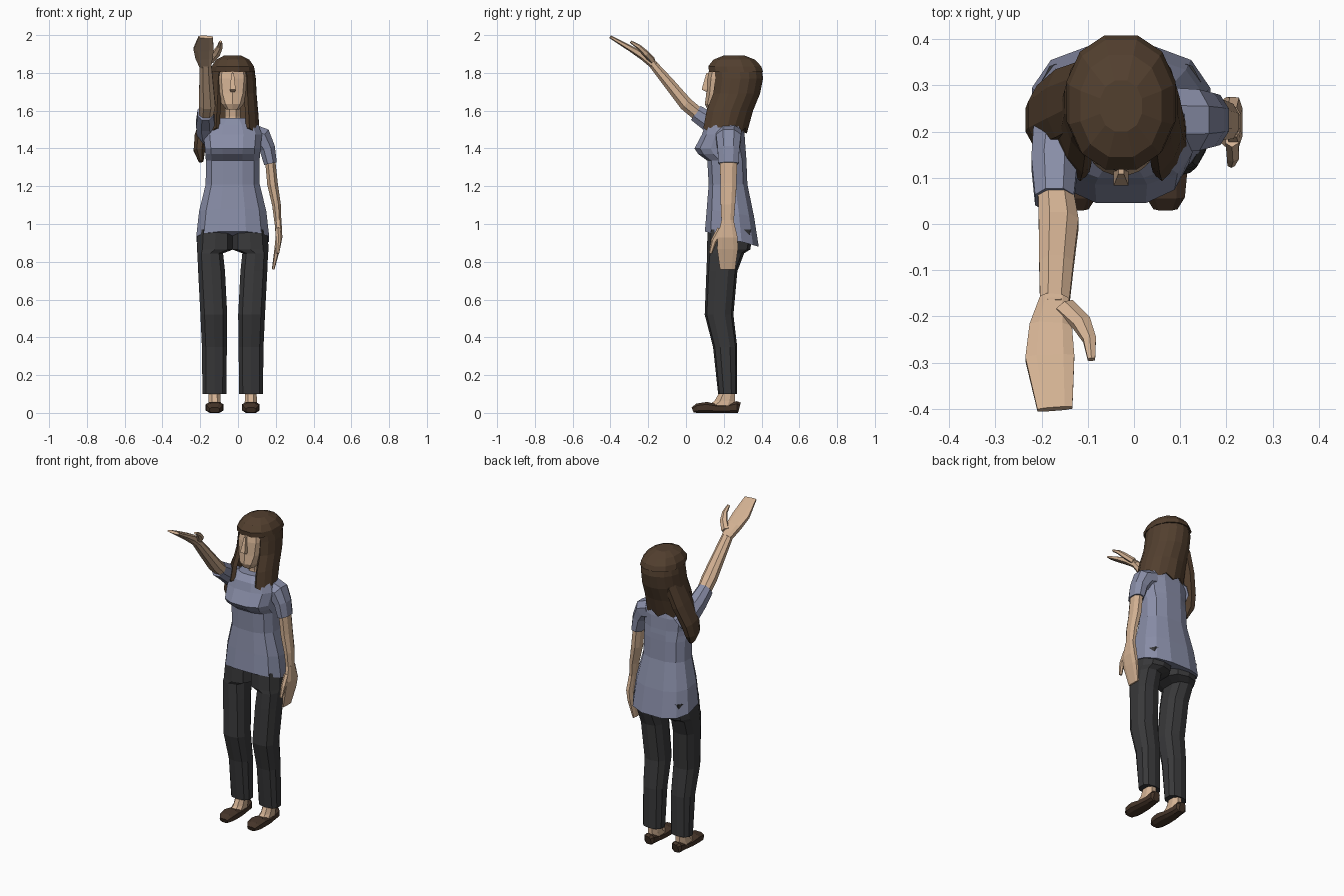
import bpy, bmesh
from math import sin, cos, pi, radians
from mathutils import Vector

CX = -0.028  # symmetry line of the body


def material(name, rgb):
    m = bpy.data.materials.new(name)
    m.diffuse_color = (*rgb, 1)
    return m


SKIN = material("skin", (0.65, 0.44, 0.29))
SHIRT = material("shirt_cloth", (0.25, 0.27, 0.39))
PANTS = material("trouser_cloth", (0.04, 0.04, 0.042))
HAIR = material("hair_brown", (0.085, 0.05, 0.028))
SHOE = material("shoe_brown", (0.06, 0.035, 0.022))


def finish(name, bm, mat, fix=True):
    if fix:
        bmesh.ops.recalc_face_normals(bm, faces=bm.faces)
    me = bpy.data.meshes.new(name)
    bm.to_mesh(me)
    bm.free()
    me.materials.append(mat)
    ob = bpy.data.objects.new(name, me)
    bpy.context.collection.objects.link(ob)
    return ob


def section(n, p):
    """Unit superellipse polygon touching +-1 on both axes."""
    pts = []
    for i in range(n):
        a = 2 * pi * (i + 0.5) / n
        c, s = cos(a), sin(a)
        pts.append((abs(c) ** (2 / p) * (1 if c > 0 else -1),
                    abs(s) ** (2 / p) * (1 if s > 0 else -1)))
    mx, my = max(q[0] for q in pts), max(q[1] for q in pts)
    return [(x / mx, y / my) for x, y in pts]


def loft(name, rings, mat, n=8, p=2.2, flat=False, mirror=False):
    """Skin rings (x, y, z, half width, half depth[, tilt]) along their path."""
    bm = bmesh.new()
    prof, rows = section(n, p), []
    for k, r in enumerate(rings):
        c = Vector(r[:3])
        t = (Vector(rings[min(k + 1, len(rings) - 1)][:3]) - Vector(rings[max(k - 1, 0)][:3])).normalized()
        if flat:
            t = Vector((0, 0, 1))
        u = Vector((1, 0, 0))
        u = (u - t * u.dot(t)).normalized()
        v = t.cross(u)
        tilt = r[5] if len(r) > 5 else 0
        row = []
        for a, b in prof:
            q = c + u * a * r[3] + v * b * r[4] + Vector((0, 0, tilt * b))
            if mirror:
                q.x = 2 * CX - q.x
            row.append(bm.verts.new(q))
        rows.append(row)
    for A, B in zip(rows, rows[1:]):
        for i in range(n):
            j = (i + 1) % n
            bm.faces.new((A[i], A[j], B[j], B[i]))
    bm.faces.new(rows[0])
    bm.faces.new(rows[-1])
    return finish(name, bm, mat)


def stack(name, levels, mat, cx=CX, **kw):
    """Horizontal rings given as (z, half width, front y, back y[, tilt])."""
    rings = [(cx, (l[2] + l[3]) / 2, l[0], l[1], (l[3] - l[2]) / 2, *l[4:]) for l in levels]
    return loft(name, rings, mat, flat=True, **kw)


# Shirt body
stack("shirt", [(0.92, .193, .10, .385, -.04), (1.06, .178, .11, .36, -.02),
                (1.21, .143, .12, .325), (1.335, .142, .113, .32), (1.37, .145, .065, .318),
                (1.40, .147, .045, .315), (1.475, .155, .085, .31), (1.525, .135, .10, .30),
                (1.56, .085, .13, .275)], SHIRT, n=12, p=2.6)

# Legs, ankles and shoes, both sides
for side, mir in (("right", False), ("left", True)):
    leg = [(.125, .22, .10, .063, .05), (.125, .207, .35, .066, .064), (.128, .175, .52, .071, .076),
           (.140, .19, .75, .071, .082), (.147, .21, .845, .068, .098),
           (.122, .225, .865, .096, .115), (.119, .238, .97, .092, .122)]
    loft(side + "_trouser_leg", [(-x, *r) for x, *r in leg], PANTS, n=10, p=2.6, flat=True, mirror=mir)
    loft(side + "_ankle", [(-.124, .18, .03, .036, .08), (-.124, .205, .062, .032, .055),
                           (-.124, .225, .13, .03, .035)], SKIN, flat=True, mirror=mir)
    shoe = [(.035, .026, .03), (.06, .042, .05), (.11, .047, .058), (.17, .042, .045),
            (.23, .034, .05), (.27, .032, .062), (.283, .02, .055)]
    loft(side + "_shoe", [(-.124, y, h / 2, w, h / 2) for y, w, h in shoe], SHOE, p=3, mirror=mir)

# Neck, head and nose
stack("neck", [(1.50, .05, .17, .28), (1.57, .04, .18, .27), (1.68, .042, .17, .28)], SKIN)
stack("head", [(1.605, .033, .115, .20), (1.635, .058, .10, .27), (1.69, .08, .107, .33),
               (1.77, .09, .112, .36), (1.85, .08, .13, .36)], SKIN, n=10, p=2.4)
stack("nose", [(1.70, .012, .105, .13), (1.712, .016, .083, .13), (1.80, .006, .108, .13)], SKIN, n=4)

# Raised arm (model's right)
loft("raised_sleeve", [(-.115, .245, 1.44, .06, .07), (-.16, .20, 1.485, .06, .065),
                       (-.172, .13, 1.535, .05, .052), (-.172, .052, 1.588, .042, .045)], SHIRT)
loft("raised_forearm", [(-.172, .09, 1.56, .036, .036), (-.163, .0, 1.635, .043, .036),
                        (-.168, -.09, 1.745, .037, .03), (-.172, -.18, 1.852, .031, .022)], SKIN)
loft("raised_hand", [(-.172, -.165, 1.838, .031, .022), (-.18, -.225, 1.888, .046, .022),
                     (-.182, -.29, 1.927, .053, .016), (-.171, -.40, 1.99, .038, .008)], SKIN, p=3)
loft("raised_thumb", [(-.15, -.18, 1.868, .022, .018), (-.113, -.215, 1.905, .02, .017),
                      (-.096, -.25, 1.938, .014, .013), (-.092, -.293, 1.965, .008, .007)], SKIN, n=6)

# Lowered arm (model's left)
loft("lowered_sleeve", [(.07, .225, 1.47, .06, .07), (.125, .225, 1.455, .058, .066),
                        (.155, .225, 1.40, .042, .058), (.172, .225, 1.32, .034, .054)], SHIRT)
loft("lowered_forearm", [(.168, .225, 1.36, .027, .045), (.183, .225, 1.21, .028, .043),
                         (.204, .222, 1.10, .023, .038), (.212, .22, 1.0, .018, .032)], SKIN)
loft("lowered_hand", [(.212, .22, 1.02, .018, .032), (.217, .22, .93, .018, .053),
                      (.208, .22, .87, .015, .055), (.186, .22, .76, .007, .04)], SKIN, p=3)
loft("lowered_thumb", [(.212, .185, .97, .014, .022), (.214, .148, .91, .013, .016),
                       (.21, .13, .845, .008, .009)], SKIN, n=6)

# Hair: cap with fringe
stack("hair_cap", [(1.805, .118, .122, .408), (1.835, .112, .118, .398), (1.87, .088, .145, .365),
                   (1.892, .045, .20, .31)], HAIR, n=12)

# Hair: curtain around the back and sides, open at the face
bm, rows, N = bmesh.new(), [], 14
for z, w, f, b in [(1.83, .114, .125, .40), (1.77, .124, .125, .408), (1.69, .128, .115, .392),
                   (1.60, .136, .08, .355), (1.51, .144, .065, .322)]:
    row = []
    for j in range(N + 1):
        a = radians(-52 + 284 * j / N)
        drop = .03 * (j % 2) if z < 1.55 else 0
        row.append(bm.verts.new((CX + w * cos(a), (f + b) / 2 + (b - f) / 2 * sin(a), z - drop)))
    rows.append(row)
for T, B in zip(rows, rows[1:]):
    for j in range(N):
        bm.faces.new((B[j], B[j + 1], T[j + 1], T[j]))
curtain = finish("hair_curtain", bm, HAIR, fix=False)
mod = curtain.modifiers.new("thickness", 'SOLIDIFY')
mod.thickness, mod.offset = .025, -1

# Hair: lock swept over the raised shoulder
loft("hair_lock", [(-.11, .28, 1.70, .035, .07), (-.155, .26, 1.58, .035, .075),
                   (-.195, .235, 1.46, .035, .065), (-.205, .225, 1.39, .03, .055),
                   (-.195, .215, 1.33, .012, .025)], HAIR)
